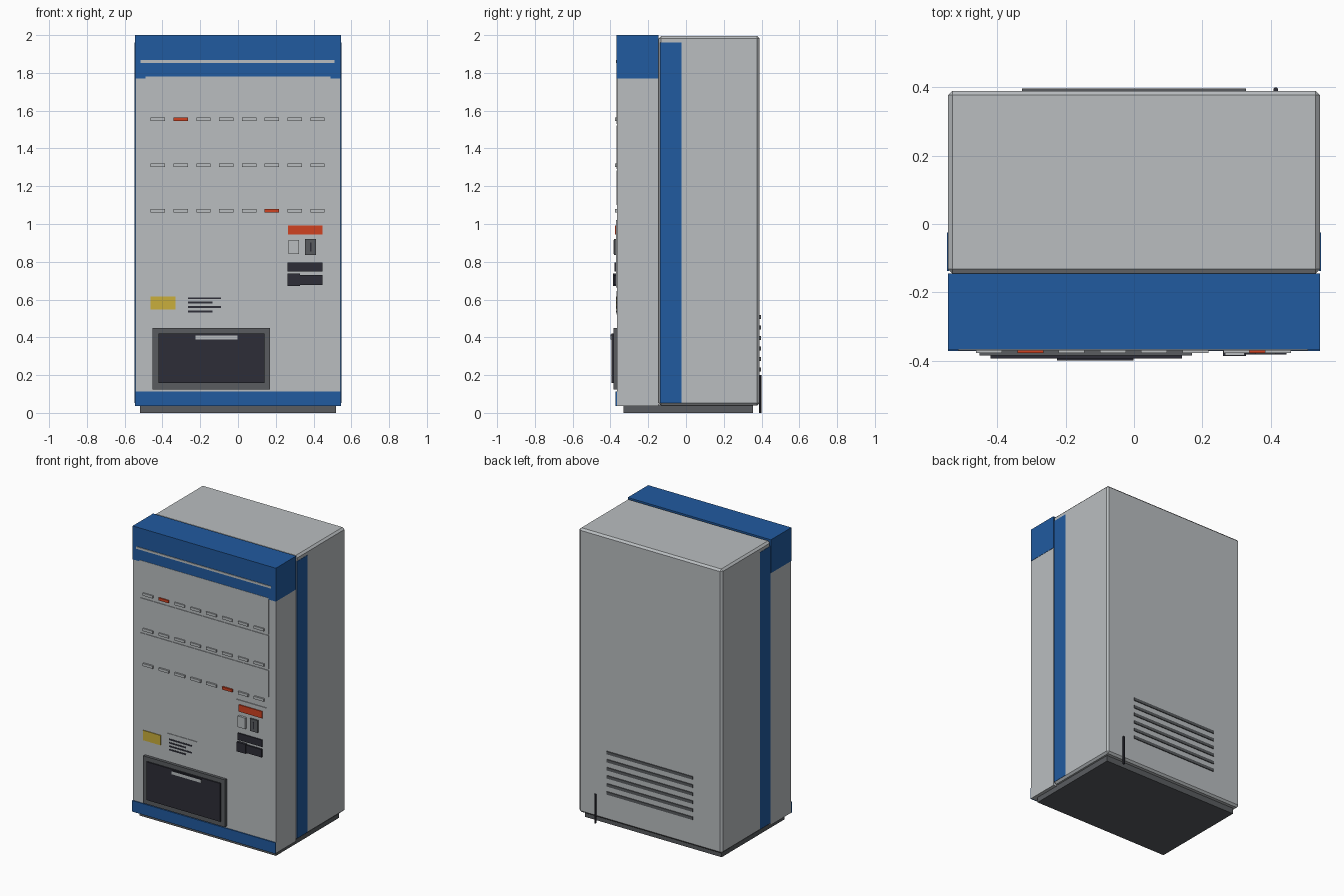
import bpy, bmesh

if "Cube" in bpy.data.objects:
    bpy.data.objects.remove(bpy.data.objects["Cube"])


def material(name, rgb):
    m = bpy.data.materials.new(name)
    m.diffuse_color = (*rgb, 1)
    m.use_nodes = True
    m.node_tree.nodes["Principled BSDF"].inputs["Base Color"].default_value = m.diffuse_color
    return m


GREY = material("light grey", (0.49, 0.515, 0.53))
BLUE = material("blue", (0.015, 0.103, 0.35))
STEEL = material("dark grey", (0.10, 0.107, 0.115))
DARK = material("near black", (0.026, 0.027, 0.038))
RED = material("orange red", (0.63, 0.054, 0.015))
YELLOW = material("yellow", (0.59, 0.43, 0.045))


def box(name, x, y, z, mat, chamfer=0):
    """Box from (min, max) ranges, with an optional flat chamfer."""
    bm = bmesh.new()
    bmesh.ops.create_cube(bm, size=1)
    for v in bm.verts:
        v.co = [r[0] if c < 0 else r[1] for c, r in zip(v.co, (x, y, z))]
    me = bpy.data.meshes.new(name)
    bm.to_mesh(me)
    bm.free()
    me.materials.append(mat)
    ob = bpy.data.objects.new(name, me)
    bpy.context.collection.objects.link(ob)
    if chamfer:
        mod = ob.modifiers.new("chamfer", "BEVEL")
        mod.width = chamfer
        mod.segments = 1
    return ob


FACE = -0.365  # front surface of the door


def front(name, x, z, depth, mat, start=FACE):
    """Part standing out from the door by the given depth."""
    return box(name, x, (FACE - depth, start), z, mat)


# Cabinet, plinth and door
box("cabinet", (-0.545, 0.545), (-0.145, 0.39), (0.04, 1.995), GREY, 0.013)
box("plinth", (-0.52, 0.52), (-0.33, 0.355), (0, 0.045), STEEL)
box("door", (-0.543, 0.543), (FACE, -0.145), (0.036, 1.77), GREY)
box("header", (-0.545, 0.545), (FACE - 0.002, -0.145), (1.77, 2.0), BLUE)
front("header_trim", (-0.515, 0.51), (1.852, 1.867), 0.006, GREY)
front("kick_panel", (-0.545, 0.545), (0.036, 0.112), 0.007, BLUE)
for side in (-1, 1):
    xs = sorted((side * 0.542, side * 0.547))
    box("side_stripe", xs, (-0.138, -0.025), (0.053, 1.96), BLUE)

# Display windows and selection buttons
windows = [(1.53, 1.78), (1.29, 1.522), (1.10, 1.282)]
for row, (span, z) in enumerate(zip(windows, (1.555, 1.312, 1.071))):
    front("display_window", (-0.49, 0.49), span, 0.004, GREY)
    for col in range(8):
        x = -0.424 + col * 0.1207
        mat = RED if (row, col) in ((0, 1), (2, 5)) else GREY
        front("selection_button", (x - 0.038, x + 0.038),
              (z - 0.009, z + 0.009), 0.012, mat)

# Payment panel
front("payment_plate", (0.24, 0.478), (0.665, 1.02), 0.005, GREY)
front("price_display", (0.266, 0.447), (0.944, 0.991), 0.012, RED)
front("return_button", (0.267, 0.324), (0.84, 0.916), 0.020, GREY)
front("coin_plate", (0.356, 0.414), (0.836, 0.921), 0.015, STEEL)
front("coin_slot", (0.381, 0.389), (0.855, 0.902), 0.017, DARK)
front("note_reader", (0.261, 0.447), (0.748, 0.795), 0.013, DARK)
front("coin_return", (0.261, 0.447), (0.677, 0.731), 0.017, DARK)
front("coin_return_flap", (0.261, 0.328), (0.672, 0.737), 0.022, DARK)

# Notices with printed lines
front("warning_sticker", (-0.464, -0.331), (0.548, 0.616), 0.005, YELLOW)
front("notice_plate", (-0.285, -0.055), (0.52, 0.645), 0.004, GREY)
for i in range(4):
    front("notice_line", (-0.266, -0.09 if i % 2 == 0 else -0.136),
          (0.602 - 0.0235 * i, 0.612 - 0.0235 * i), 0.006, DARK)

# Delivery hatch
front("hatch_frame", (-0.452, 0.170), (0.124, 0.450), 0.020, STEEL)
front("hatch_flap", (-0.420, 0.140), (0.157, 0.420), 0.029, DARK)
front("hatch_handle", (-0.225, -0.002), (0.389, 0.409), 0.035, GREY)
front("handle_cap", (-0.225, -0.002), (0.409, 0.414), 0.035, DARK)

# Rear vents and power cord
for i in range(6):
    z = 0.23 + i * 0.0555
    box("rear_vent", (-0.328, 0.328), (0.388, 0.396),
        (z - 0.010, z + 0.010), STEEL)
bpy.ops.mesh.primitive_cylinder_add(vertices=10, radius=0.007, depth=0.2,
                                    location=(0.415, 0.393, 0.1))
cord = bpy.context.object
cord.name = "power_cord"
cord.data.materials.append(DARK)
bpy.ops.object.shade_smooth_by_angle()
